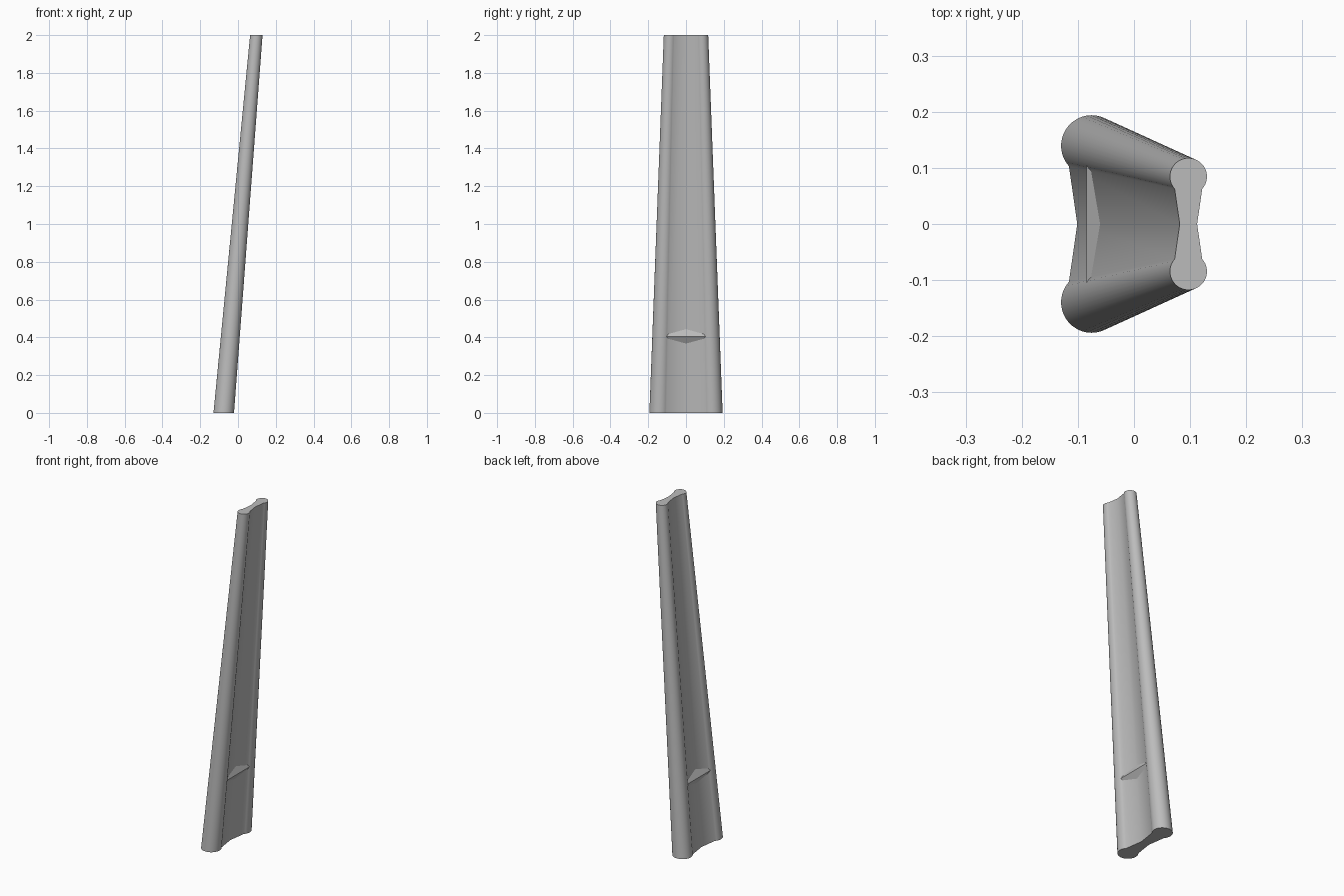
import bpy, bmesh
from math import radians, cos, sin

cube = bpy.data.objects.get("Cube")
if cube:
    bpy.data.objects.remove(cube, do_unlink=True)

grey = bpy.data.materials.new("plain grey")
grey.use_nodes = True
colour = (0.5, 0.5, 0.5, 1)
grey.diffuse_color = colour
grey.node_tree.nodes["Principled BSDF"].inputs["Base Color"].default_value = colour


def loft(name, rings, angle):
    """Skin matching rings of points, cap both ends and shade."""
    bm = bmesh.new()
    loops = [[bm.verts.new(p) for p in ring] for ring in rings]
    n = len(loops[0])
    for a, b in zip(loops, loops[1:]):
        for i in range(n):
            j = (i + 1) % n
            bm.faces.new((a[i], a[j], b[j], b[i]))
    bm.faces.new(loops[0][::-1])
    bm.faces.new(loops[-1])
    bmesh.ops.recalc_face_normals(bm, faces=bm.faces)
    mesh = bpy.data.meshes.new(name)
    bm.to_mesh(mesh)
    bm.free()
    mesh.materials.append(grey)
    obj = bpy.data.objects.new(name, mesh)
    bpy.context.collection.objects.link(obj)
    bpy.ops.object.select_all(action="DESELECT")
    obj.select_set(True)
    bpy.context.view_layer.objects.active = obj
    bpy.ops.object.shade_smooth_by_angle(angle=radians(angle))
    return obj


# Cross-section: two round edge tubes joined by a web that narrows mid-way
RADIUS, OFFSET, WAIST, STEPS = 0.033, 0.0845, 0.0155, 28
half = []
for i in range(STEPS + 1):
    t = radians(-42 + 264 * i / STEPS)
    half.append((RADIUS * cos(t), OFFSET + RADIUS * sin(t)))
section = half + [(-WAIST, 0)] + [(-x, -y) for x, y in half] + [(WAIST, 0)]


def ring(x, z, scale):
    return [(x + px * scale, py * scale, z) for px, py in section]


# Leaning, tapering blade
loft("blade", [ring(-0.0755, 0, 1.65), ring(0.097, 2, 1)], 30)

# Diamond-section crossbar that shows on both faces of the web
CX, CZ, DEPTH, HEIGHT, LEAN = -0.041, 0.405, 0.044, 0.084, 0.007
diamond = [(-DEPTH, 0), (LEAN, HEIGHT), (DEPTH, 0), (-LEAN, -HEIGHT)]
loft("crossbar", [[(CX + x, y, CZ + z) for x, z in diamond]
                  for y in (-0.105, 0.105)], 30)
